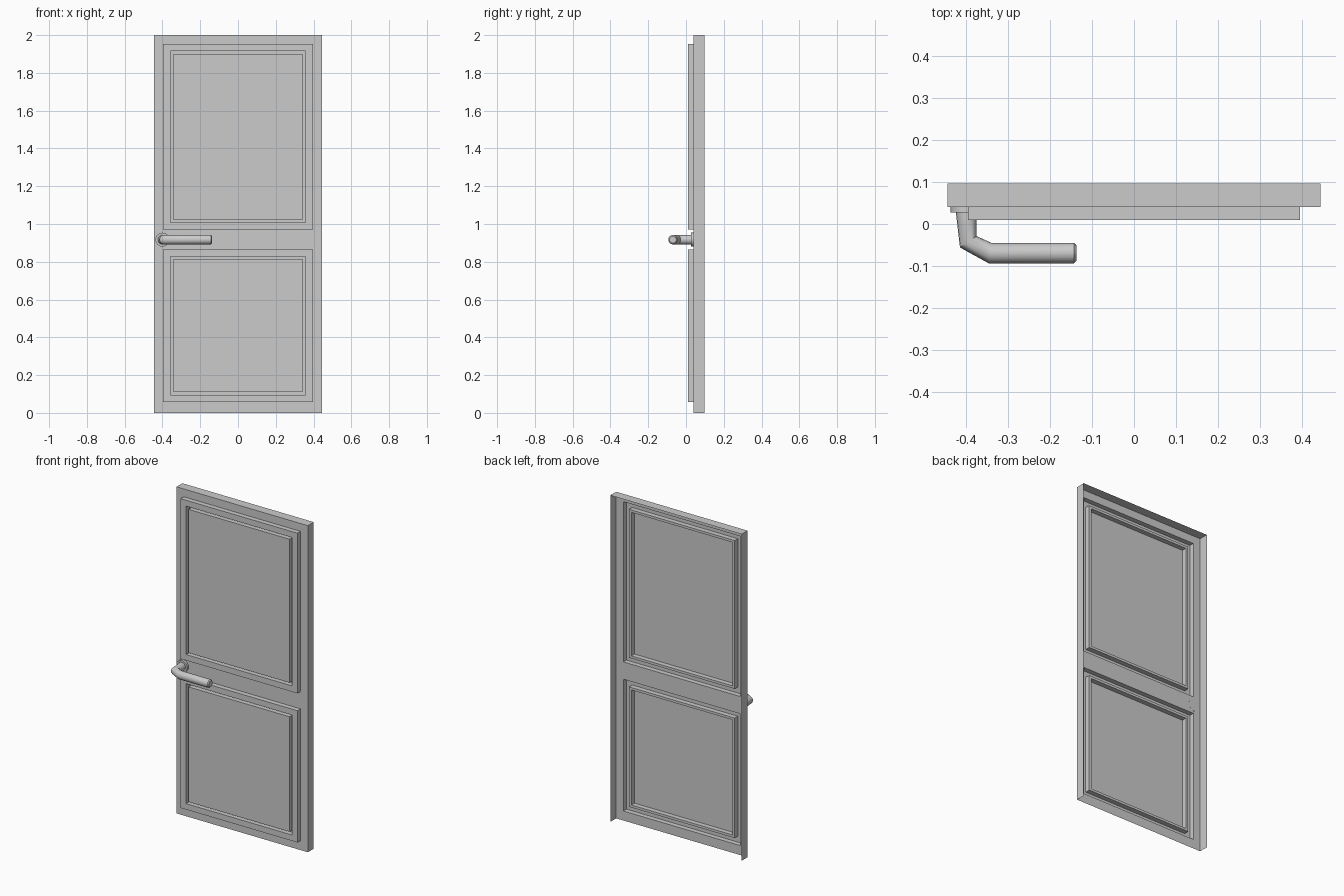
import bpy, bmesh, math
from mathutils import Vector

if "Cube" in bpy.data.objects:
    bpy.data.objects.remove(bpy.data.objects["Cube"])


def finish(name, bm, smooth=False):
    mesh = bpy.data.meshes.new(name)
    bm.to_mesh(mesh)
    bm.free()
    obj = bpy.data.objects.new(name, mesh)
    bpy.context.collection.objects.link(obj)
    if smooth:
        bpy.ops.object.select_all(action='DESELECT')
        obj.select_set(True)
        bpy.context.view_layer.objects.active = obj
        bpy.ops.object.shade_smooth_by_angle(angle=math.radians(30))
    return obj


def bridge(bm, rings):
    for a, b in zip(rings, rings[1:]):
        n = len(a)
        for i in range(n):
            j = (i + 1) % n
            bm.faces.new((a[i], a[j], b[j], b[i]))


W, H = 0.445, 2.0
FRONT, BACK = 0.04, 0.097
PX = 0.396
PANELS = {"lower_panel": (0.058, 0.865), "upper_panel": (0.971, 1.952)}

# Door sheet with two panel openings, flanged back at the sides and top
bm = bmesh.new()
xs = [-W, -PX, PX, W]
zs = [0, 0.058, 0.865, 0.971, 1.952, H]
grid = [[bm.verts.new((x, FRONT, z)) for x in xs] for z in zs]
for r in range(5):
    for c in range(3):
        if c == 1 and r in (1, 3):
            continue
        bm.faces.new((grid[r][c], grid[r][c + 1], grid[r + 1][c + 1], grid[r + 1][c]))
rim = [row[3] for row in grid] + grid[-1][-2::-1] + [row[0] for row in grid[-2::-1]]
back = [bm.verts.new((v.co.x, BACK, v.co.z)) for v in rim]
for i in range(len(rim) - 1):
    bm.faces.new((rim[i], back[i], back[i + 1], rim[i + 1]))
finish("door_sheet", bm)

# Pressed panels: raised field with a narrow groove, hollow from behind
PROFILE = [(0, FRONT), (0, 0.01), (0.038, 0.01), (0.038, FRONT), (0.054, FRONT), (0.054, 0.01)]
for name, (z0, z1) in PANELS.items():
    bm = bmesh.new()
    rings = []
    for d, y in PROFILE:
        a, b, c = PX - d, z0 + d * 0.95, z1 - d * 0.95
        rings.append([bm.verts.new((x, y, z)) for x, z in ((-a, b), (a, b), (a, c), (-a, c))])
    bridge(bm, rings)
    bm.faces.new(rings[-1])
    finish(name, bm)

# Round handle plate
HX, HZ, SIDES = -0.40, 0.917, 16
bm = bmesh.new()
rings = []
for y in (0.0405, 0.027):
    rings.append([bm.verts.new((HX + 0.037 * math.cos(t), y, HZ + 0.037 * math.sin(t)))
                  for t in (2 * math.pi * i / 24 for i in range(24))])
bridge(bm, rings)
bm.faces.new(rings[1])
bm.faces.new(rings[0][::-1])
finish("handle_plate", bm, True)

# Bent lever handle: each section given by its outer and inner edge in plan
SECTIONS = [((-0.425, 0.03), (-0.375, 0.03)),
            ((-0.415, -0.056), (-0.375, -0.029)),
            ((-0.346, -0.094), (-0.340, -0.045)),
            ((-0.143, -0.094), (-0.143, -0.045)),
            ((-0.137, -0.088), (-0.137, -0.051))]
bm = bmesh.new()
rings = []
for k, (p, q) in enumerate(SECTIONS):
    p, q = Vector(p), Vector(q)
    mid, half = (p + q) / 2, (q - p) / 2
    rz = 0.0185 if k == len(SECTIONS) - 1 else 0.025
    ring = []
    for i in range(SIDES):
        t = 2 * math.pi * i / SIDES
        c = mid + half * math.cos(t)
        ring.append(bm.verts.new((c.x, c.y, HZ + rz * math.sin(t))))
    rings.append(ring)
bridge(bm, rings)
bm.faces.new(rings[-1])
bmesh.ops.recalc_face_normals(bm, faces=bm.faces)
finish("handle_lever", bm, True)
